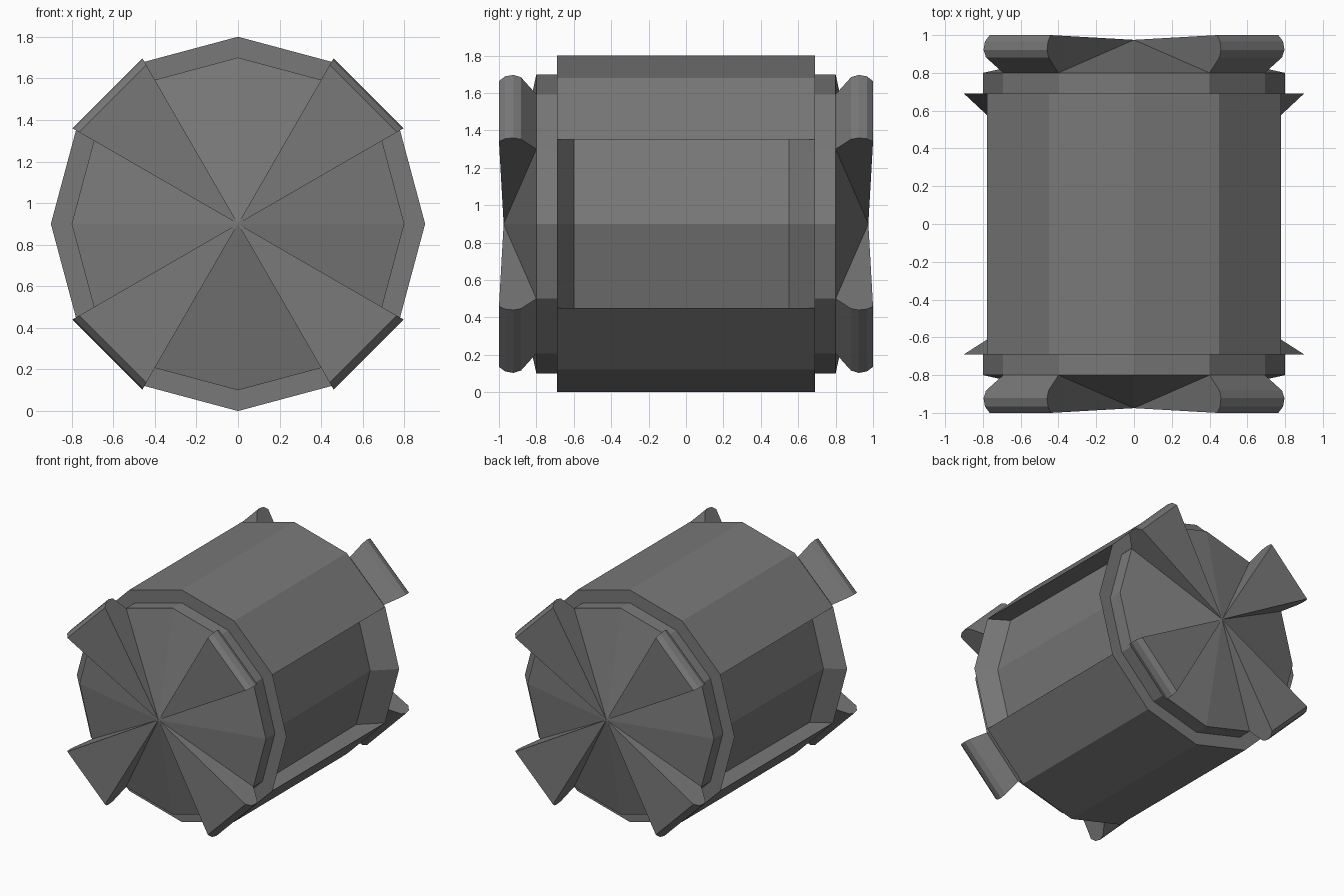
import bpy, bmesh
from math import sin, cos, radians

if "Cube" in bpy.data.objects:
    bpy.data.objects.remove(bpy.data.objects["Cube"])

CZ = 0.9      # height of the barrel axis
SIDES = 12

# Dark grey metal
metal = bpy.data.materials.new("dark_metal")
metal.diffuse_color = (0.19, 0.19, 0.19, 1)
metal.use_nodes = True
metal.node_tree.nodes["Principled BSDF"].inputs["Base Color"].default_value = metal.diffuse_color


def point(r, deg, y):
    """Point at radius r, angle deg around the barrel axis (0 = +x)."""
    a = radians(deg)
    return (r * cos(a), y, CZ + r * sin(a))


def finish(name, bm):
    bmesh.ops.recalc_face_normals(bm, faces=bm.faces[:])
    me = bpy.data.meshes.new(name)
    bm.to_mesh(me)
    bm.free()
    me.materials.append(metal)
    ob = bpy.data.objects.new(name, me)
    bpy.context.collection.objects.link(ob)
    return ob


def bridge(bm, a, b, skip=()):
    n = len(a)
    for i in range(n):
        if i not in skip:
            j = (i + 1) % n
            bm.faces.new((a[i], a[j], b[j], b[i]))


# Barrel body: twelve sides, with a pocket pushed into the left and right sides
bm = bmesh.new()
front, back = ([bm.verts.new(point(0.9, 30 * i, y)) for i in range(SIDES)]
               for y in (-0.69, 0.69))
bridge(bm, front, back, skip=(10, 11, 0, 1, 4, 5, 6, 7))
bm.faces.new(front)
bm.faces.new(back)
for sx, ids in ((1, (10, 11, 0, 1, 2)), (-1, (4, 5, 6, 7, 8))):
    # Pocket floor follows the outer sides, shifted inwards
    floor_f, floor_b = [], []
    for i in ids:
        x, y, z = front[i].co
        floor_f.append(bm.verts.new((x - sx * 0.14, -0.6, z)))
        floor_b.append(bm.verts.new((x - sx * 0.15, 0.55, z)))
    lip_f, lip_b = [front[i] for i in ids], [back[i] for i in ids]
    for a, b in ((floor_f, floor_b), (lip_f, floor_f), (lip_b, floor_b)):
        for k in range(1, 3):
            bm.faces.new((a[k], a[k + 1], b[k + 1], b[k]))
    for k in (1, 3):      # upper and lower pocket walls
        bm.faces.new((lip_f[k], lip_b[k], floor_b[k], floor_f[k]))
    for k in (0, 3):      # outer sides above and below the pocket
        bm.faces.new((lip_f[k], lip_f[k + 1], lip_b[k + 1], lip_b[k]))
loose = [v for v in bm.verts if not v.link_faces]
bmesh.ops.delete(bm, geom=loose, context='VERTS')
finish("barrel_body", bm)

# Wedge profile (radius, distance along y) from the cap rim out to the front lip
PROFILE = [(0.8, 0.8), (0.905, 0.882), (0.92, 0.922), (0.911, 0.967), (0.882, 1.0)]

for end, s in (("front", -1), ("back", 1)):
    # Stepped end cap with a shallow cone
    bm = bmesh.new()
    inner = [bm.verts.new(point(0.8, 30 * i, s * 0.69)) for i in range(SIDES)]
    outer = [bm.verts.new(point(0.8, 30 * i, s * 0.8)) for i in range(SIDES)]
    tip = bm.verts.new((0, s * 0.975, CZ))
    bridge(bm, inner, outer)
    bm.faces.new(inner)
    for i in range(SIDES):
        bm.faces.new((outer[i], outer[(i + 1) % SIDES], tip))
    finish(end + "_cap", bm)

    # Four raised wedges with rounded outer lips
    bm = bmesh.new()
    for k in range(4):
        tip = bm.verts.new((0, s * 0.975, CZ))
        a, b = ([bm.verts.new(point(r, 90 * k + d, s * y)) for r, y in PROFILE]
                for d in (30, 60))
        for i in range(len(PROFILE) - 1):
            bm.faces.new((a[i], a[i + 1], b[i + 1], b[i]))
        bm.faces.new(a + [tip])
        bm.faces.new(b + [tip])
        bm.faces.new((a[-1], b[-1], tip))
        bm.faces.new((a[0], b[0], tip))
    finish(end + "_wedges", bm)
